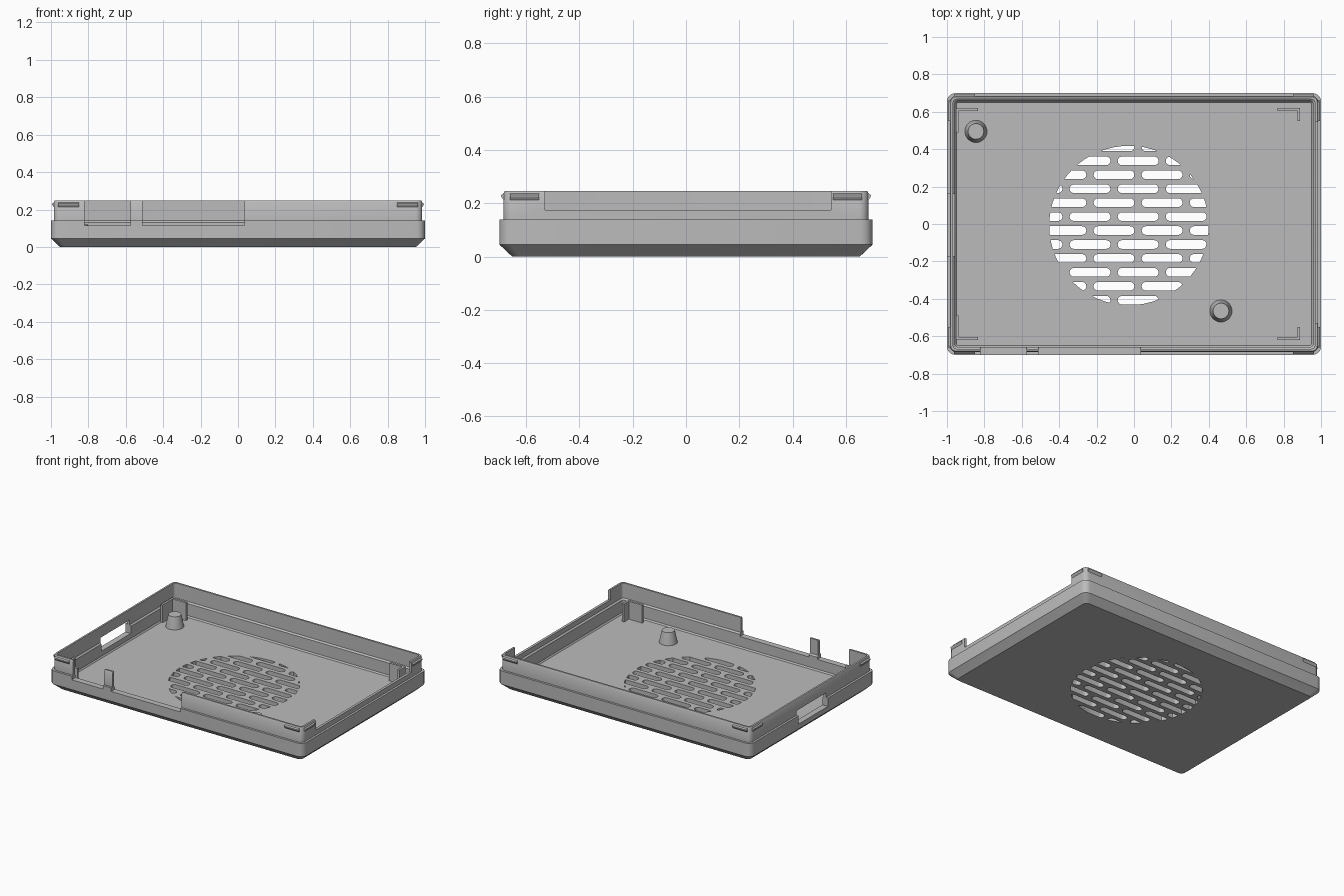
import bpy, bmesh, math
from mathutils import Vector

if "Cube" in bpy.data.objects:
    bpy.data.objects.remove(bpy.data.objects["Cube"])

grey = bpy.data.materials.new("plain grey")
grey.use_nodes = True
grey.diffuse_color = (0.5, 0.5, 0.5, 1)
grey.node_tree.nodes["Principled BSDF"].inputs["Base Color"].default_value = grey.diffuse_color


def make(name, bm):
    bmesh.ops.recalc_face_normals(bm, faces=bm.faces)
    mesh = bpy.data.meshes.new(name)
    bm.to_mesh(mesh)
    bm.free()
    mesh.materials.append(grey)
    obj = bpy.data.objects.new(name, mesh)
    bpy.context.collection.objects.link(obj)
    return obj


def loft(bm, rings):
    """Join equal rings of points and cap both ends."""
    rings = [[bm.verts.new(p) for p in ring] for ring in rings]
    for a, b in zip(rings, rings[1:]):
        for i in range(len(a)):
            j = (i + 1) % len(a)
            bm.faces.new((a[i], a[j], b[j], b[i]))
    bm.faces.new(rings[0])
    bm.faces.new(rings[-1])


def rounded(cx, cy, hx, hy, r, z, steps=5):
    """Rounded rectangle outline at height z."""
    pts = []
    for q, (sx, sy) in enumerate(((1, 1), (-1, 1), (-1, -1), (1, -1))):
        for k in range(steps + 1):
            a = (q + k / steps) * math.pi / 2
            pts.append((cx + sx * (hx - r) + r * math.cos(a),
                        cy + sy * (hy - r) + r * math.sin(a), z))
    return pts


def box(bm, x0, x1, y0, y1, z0, z1):
    loft(bm, [[(x0, y0, z), (x1, y0, z), (x1, y1, z), (x0, y1, z)] for z in (z0, z1)])


def boolean(obj, tool, operation):
    """Apply a boolean and discard the tool."""
    mod = obj.modifiers.new("cut", "BOOLEAN")
    mod.object, mod.operation, mod.solver = tool, operation, "EXACT"
    deps = bpy.context.evaluated_depsgraph_get()
    mesh = bpy.data.meshes.new_from_object(obj.evaluated_get(deps))
    obj.modifiers.clear()
    obj.data = mesh
    bpy.data.objects.remove(tool)


# Tray shell: (inset from the outer edge, height, corner radius)
profile = [(0.048, 0, 0.03), (0, 0.045, 0.045), (0, 0.14, 0.045), (0.015, 0.14, 0.035),
           (0.015, 0.238, 0.035), (0.02, 0.247, 0.03), (0.033, 0.247, 0.018),
           (0.033, 0.14, 0.018), (0.043, 0.13, 0.015), (0.043, 0.045, 0.015),
           (0.05, 0.035, 0.012)]
bm = bmesh.new()
loft(bm, [rounded(0, 0, 1 - d, 0.7 - d, r, z) for d, z, r in profile])
shell = make("tray_shell", bm)

# Wall openings: two front notches, a right notch and a left window
bm = bmesh.new()
box(bm, -0.82, -0.575, -0.8, -0.63, 0.115, 0.4)
box(bm, -0.51, 0.035, -0.8, -0.63, 0.115, 0.4)
box(bm, 0.93, 1.1, -0.53, 0.545, 0.175, 0.4)
box(bm, -1.1, -0.93, -0.17, 0.16, 0.08, 0.172)
boolean(shell, make("wall_cutter", bm), "DIFFERENCE")

# Round vent: staggered slots trimmed by a disc
bm = bmesh.new()
for row in range(12):
    shift = -0.107 if row % 2 == 0 else 0.022
    for k in range(-2, 3):
        loft(bm, [rounded(shift + 0.257 * k, 0.412 - 0.0745 * row, 0.109, 0.023, 0.0225, z)
                  for z in (-0.1, 0.1)])
slots = make("slot_cutter", bm)
bm = bmesh.new()
ring = [(-0.027 + 0.426 * math.cos(a), -0.008 + 0.426 * math.sin(a))
        for a in (math.tau * i / 64 for i in range(64))]
loft(bm, [[(x, y, z) for x, y in ring] for z in (-0.05, 0.08)])
boolean(slots, make("disc_cutter", bm), "INTERSECT")
boolean(shell, slots, "DIFFERENCE")

bpy.ops.object.select_all(action="DESELECT")
shell.select_set(True)
bpy.context.view_layer.objects.active = shell
bpy.ops.object.shade_smooth_by_angle(angle=math.radians(30))

# Tapered standoffs on the floor
for name, x, y in (("back_standoff", -0.845, 0.495), ("front_standoff", 0.465, -0.465)):
    bm = bmesh.new()
    loft(bm, [[(x + r * math.cos(math.tau * i / 32), y + r * math.sin(math.tau * i / 32), z)
               for i in range(32)] for r, z in ((0.06, 0.03), (0.058, 0.045), (0.042, 0.12))])
    post = make(name, bm)
    bpy.ops.object.select_all(action="DESELECT")
    post.select_set(True)
    bpy.context.view_layer.objects.active = post
    bpy.ops.object.shade_smooth_by_angle(angle=math.radians(30))

# L-shaped corner brackets; the outer corner is at (x, y), the arms point inward
for side, x, arm_y in (("right", -0.953, 0.13), ("left", 0.888, 0.07)):
    for end, sy in (("front", -1), ("back", 1)):
        sx = -1 if x > 0 else 1
        tip = x + sx * 0.12
        t = x + sx * 0.015
        outline = [(x, 0.62), (tip, 0.62), (tip, 0.604), (t, 0.604),
                   (t, 0.62 - arm_y), (x, 0.62 - arm_y)]
        bm = bmesh.new()
        loft(bm, [[(px, sy * py, z) for px, py in outline] for z in (0.03, 0.162)])
        make(f"{end}_{side}_bracket", bm)

# Snap ridges near each corner, on all four sides of the lip
section = [(-0.008, 0.213), (0, 0.213), (0.009, 0.226), (0.009, 0.231), (0, 0.237), (-0.008, 0.237)]
for sx in (-1, 1):
    for sy in (-1, 1):
        bm = bmesh.new()
        loft(bm, [[(sx * x, sy * (0.685 + d), z) for d, z in section] for x in (0.85, 0.962)])
        loft(bm, [[(sx * (0.985 + d), sy * y, z) for d, z in section] for y in (0.552, 0.66)])
        make(f"{'back' if sy > 0 else 'front'}_{'left' if sx > 0 else 'right'}_snap_ridge", bm)
